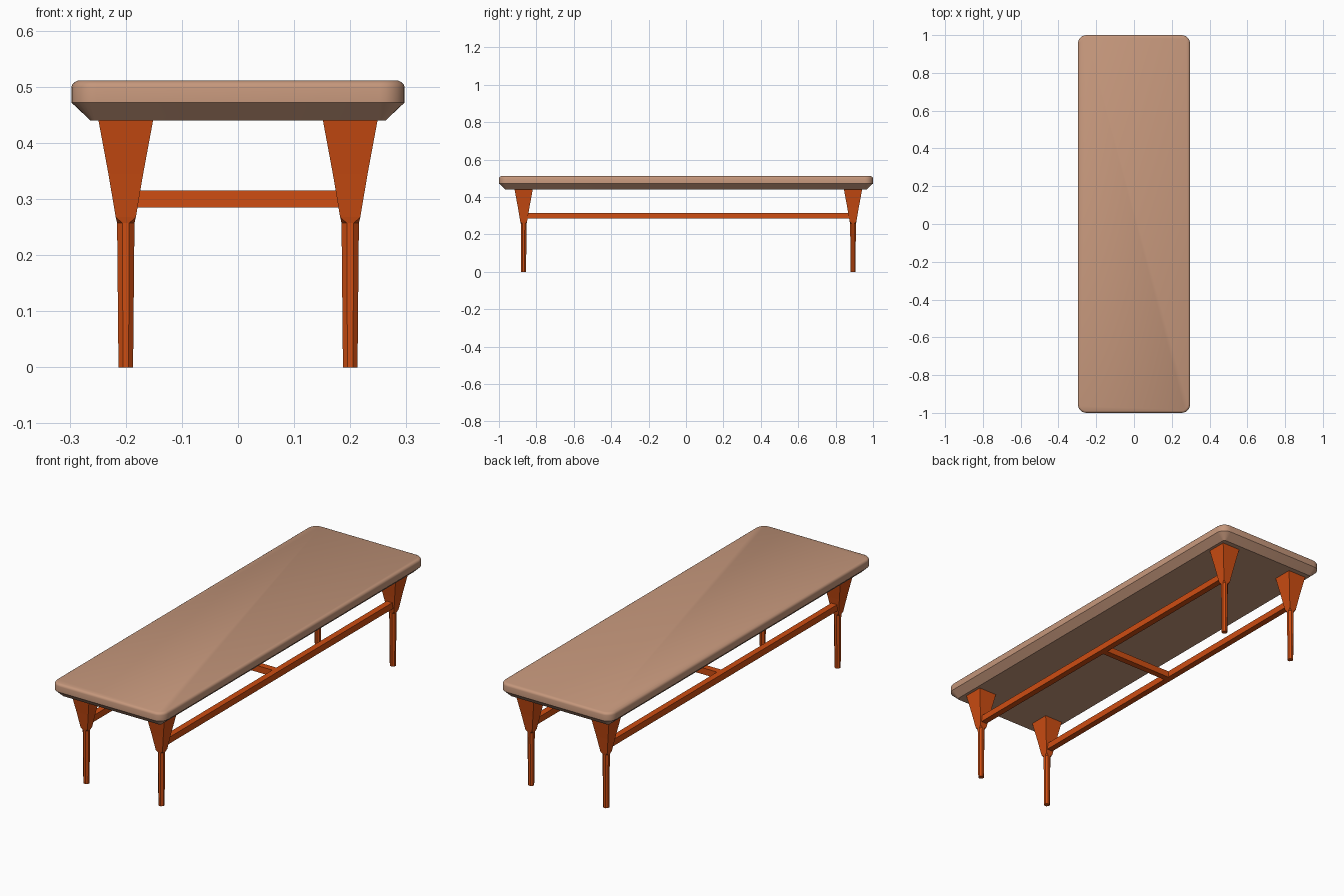
import bpy, bmesh, math

if "Cube" in bpy.data.objects:
    bpy.data.objects.remove(bpy.data.objects["Cube"])


def material(name, color):
    m = bpy.data.materials.new(name)
    m.diffuse_color = color
    m.use_nodes = True
    m.node_tree.nodes["Principled BSDF"].inputs["Base Color"].default_value = m.diffuse_color
    return m


skin = material("upholstery", (0.56, 0.31, 0.20, 1))
wood = material("orange_wood", (0.62, 0.075, 0.006, 1))


def loft(name, rings, mat, loc=(0, 0, 0), smooth=None):
    """Skin a stack of equal-length point rings and cap both ends."""
    bm = bmesh.new()
    vs = [[bm.verts.new(p) for p in r] for r in rings]
    n = len(rings[0])
    for a, b in zip(vs, vs[1:]):
        for i in range(n):
            j = (i + 1) % n
            bm.faces.new((a[i], a[j], b[j], b[i]))
    bm.faces.new(vs[0][::-1])
    bm.faces.new(vs[-1])
    bmesh.ops.remove_doubles(bm, verts=bm.verts, dist=1e-5)
    bmesh.ops.recalc_face_normals(bm, faces=bm.faces)
    me = bpy.data.meshes.new(name)
    bm.to_mesh(me)
    bm.free()
    ob = bpy.data.objects.new(name, me)
    bpy.context.collection.objects.link(ob)
    ob.location = loc
    me.materials.append(mat)
    if smooth:
        bpy.context.view_layer.objects.active = ob
        ob.select_set(True)
        bpy.ops.object.shade_smooth_by_angle(angle=math.radians(smooth))
        ob.select_set(False)
    return ob


def rounded_rect(hx, hy, r, z, steps=6):
    pts = []
    for k, (sx, sy) in enumerate(((1, 1), (-1, 1), (-1, -1), (1, -1))):
        for i in range(steps + 1):
            a = math.radians(90 * (k + i / steps))
            pts.append((sx * (hx - r) + r * math.cos(a),
                        sy * (hy - r) + r * math.sin(a), z))
    return pts


def chamfered_square(h, c, z):
    k = h - c
    return [(h, -k, z), (h, k, z), (k, h, z), (-k, h, z),
            (-h, k, z), (-h, -k, z), (-k, -h, z), (k, -h, z)]


def bar(name, size, loc):
    hx, hy, hz = (s / 2 for s in size)
    rings = [[(-hx, -hy, z), (hx, -hy, z), (hx, hy, z), (-hx, hy, z)] for z in (-hz, hz)]
    return loft(name, rings, wood, loc)


# padded top: chamfered underside, softly rounded upper rim
profile = [(0.44, 0.034), (0.472, 0), (0.499, 0), (0.504, 0.0015), (0.508, 0.005), (0.511, 0.011)]
loft("bench_top", [rounded_rect(0.297 - i, 1.0 - i, 0.045 - i, z) for z, i in profile],
     skin, smooth=35)

# legs: square flared bracket running into a slim eight-sided foot
leg = [(0.0, 0.013, 0.008), (0.257, 0.0155, 0.0095), (0.268, 0.018, 0),
       (0.345, 0.031, 0), (0.442, 0.049, 0)]
Y_FRONT, Y_BACK = -0.868, 0.893
for end, y in (("front", Y_FRONT), ("back", Y_BACK)):
    for side, x in (("left", -0.2), ("right", 0.2)):
        loft(f"{end}_{side}_leg", [chamfered_square(h, c, z) for z, h, c in leg],
             wood, (x, y, 0))

# stretchers
Y_MID = (Y_FRONT + Y_BACK) / 2
for side, x in (("left", -0.2), ("right", 0.2)):
    bar(f"{side}_stretcher", (0.03, Y_BACK - Y_FRONT - 0.02, 0.031), (x, Y_MID, 0.3))
bar("cross_stretcher", (0.38, 0.031, 0.031), (0, Y_MID, 0.3))
